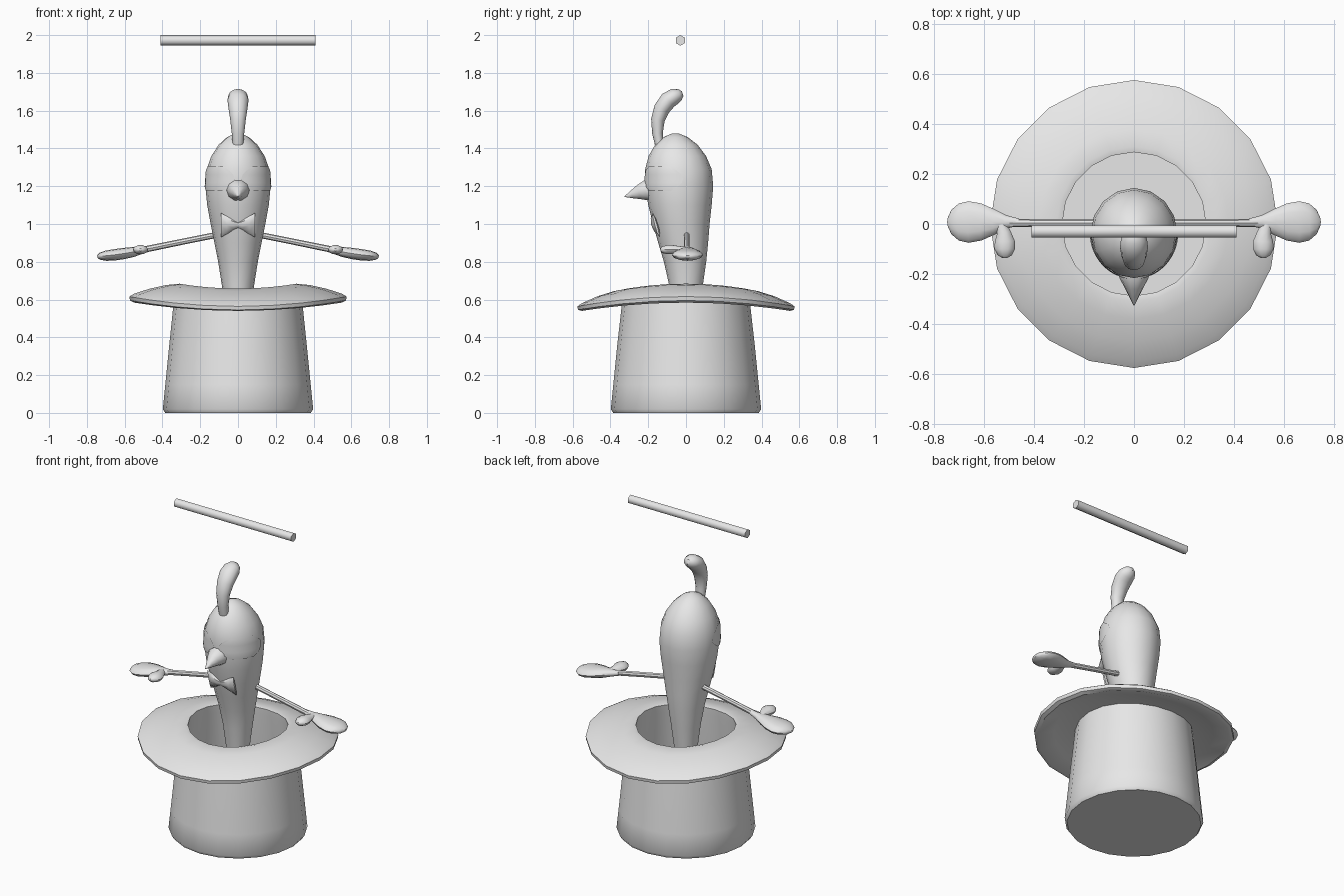
import bpy, bmesh
from math import sin, cos, pi, tau, radians
from mathutils import Vector

if "Cube" in bpy.data.objects:
    bpy.data.objects.remove(bpy.data.objects["Cube"])

grey = bpy.data.materials.new("plain_grey")
grey.use_nodes = True
grey.diffuse_color = (0.8, 0.8, 0.8, 1)
bsdf = next(n for n in grey.node_tree.nodes if n.type == 'BSDF_PRINCIPLED')
bsdf.inputs["Base Color"].default_value = grey.diffuse_color


def finish(name, bm, angle=40):
    bmesh.ops.recalc_face_normals(bm, faces=bm.faces)
    mesh = bpy.data.meshes.new(name)
    bm.to_mesh(mesh)
    bm.free()
    mesh.materials.append(grey)
    ob = bpy.data.objects.new(name, mesh)
    bpy.context.collection.objects.link(ob)
    bpy.ops.object.select_all(action='DESELECT')
    ob.select_set(True)
    bpy.context.view_layer.objects.active = ob
    bpy.ops.object.shade_smooth_by_angle(angle=radians(angle))
    return ob


def loft(name, rings, cap_start=True, cap_end=True, closed=True, angle=40):
    """Skin a list of equal-length point rings."""
    bm = bmesh.new()
    loops = [[bm.verts.new(p) for p in ring] for ring in rings]
    n = len(loops[0])
    for a, b in zip(loops, loops[1:]):
        for i in range(n if closed else n - 1):
            j = (i + 1) % n
            bm.faces.new((a[i], a[j], b[j], b[i]))
    if cap_start:
        bm.faces.new(loops[0])
    if cap_end:
        bm.faces.new(loops[-1])
    return finish(name, bm, angle)


def tube(name, stations, side, sides=10, phase=0.0, angle=40):
    """Stations are (centre, radius along side, radius across); side is a fixed axis."""
    centres = [Vector(s[0]) for s in stations]
    rings = []
    for k, (c, ra, rb) in enumerate(stations):
        tangent = centres[min(k + 1, len(centres) - 1)] - centres[max(k - 1, 0)]
        v = tangent.cross(Vector(side)).normalized()
        u = v.cross(tangent).normalized()
        rings.append([centres[k] + u * ra * cos(phase + tau * i / sides)
                      + v * rb * sin(phase + tau * i / sides) for i in range(sides)])
    return loft(name, rings, angle=angle)


# Hat: crown, saddle-shaped brim and hollow inside as one turned profile.
# Each point is radius, height, amount of saddle bend.
hat_profile = [
    (0.385, 0.0, 0), (0.398, 0.02, 0), (0.385, 0.15, 0), (0.365, 0.35, 0),
    (0.338, 0.60, 0.01), (0.46, 0.59, 0.018), (0.55, 0.562, 0.022),
    (0.572, 0.57, 0.025), (0.575, 0.59, 0.026), (0.55, 0.606, 0.025),
    (0.47, 0.637, 0.02), (0.38, 0.661, 0.016), (0.31, 0.671, 0.013),
    (0.287, 0.665, 0.012), (0.29, 0.62, 0.008), (0.32, 0.35, 0), (0.355, 0.05, 0)]
SIDES = 20
loft("top_hat", [[(r * sin(tau * i / SIDES), r * cos(tau * i / SIDES),
                   z - bend * cos(2 * tau * i / SIDES)) for i in range(SIDES)]
                 for r, z, bend in hat_profile])

# Body: height, half width, half depth, centre depth
body_profile = [
    (0.40, 0.05, 0.055, 0.0), (0.68, 0.086, 0.09, 0.0), (0.80, 0.105, 0.112, -0.005),
    (0.90, 0.125, 0.132, -0.015), (1.00, 0.145, 0.15, -0.025),
    (1.10, 0.163, 0.168, -0.032), (1.20, 0.173, 0.18, -0.036),
    (1.29, 0.166, 0.176, -0.04), (1.36, 0.141, 0.152, -0.046),
    (1.42, 0.102, 0.112, -0.051), (1.46, 0.058, 0.064, -0.055),
    (1.48, 0.015, 0.016, -0.056)]


def body_point(station, turn, lift=0.0):
    z, w, d, y = station
    return (sin(turn) * (w + lift), y - cos(turn) * (d + lift), z)


loft("body", [[body_point(s, tau * i / 16) for i in range(16)] for s in body_profile])

# Eyes: thin shells wrapped on the face
for name, sign in (("left_eye", 1), ("right_eye", -1)):
    rows = []
    for k in range(7):
        t = k / 6
        z = 1.175 + 0.13 * t
        lo, hi = next((a, b) for a, b in zip(body_profile, body_profile[1:])
                      if a[0] <= z <= b[0])
        f = (z - lo[0]) / (hi[0] - lo[0])
        station = [p + (q - p) * f for p, q in zip(lo, hi)]
        span = 0.25 + 0.55 * sin(pi * (0.1 + 0.8 * t))
        rows.append([body_point(station, sign * (0.9 + span * (i / 5 - 1)), 0.004)
                     for i in range(11)])
    loft(name, rows, False, False, closed=False)

# Beak
tube("beak", [((0, -0.17, 1.18), 0.066, 0.062), ((0, -0.215, 1.178), 0.058, 0.055),
              ((0, -0.25, 1.168), 0.04, 0.04), ((0, -0.285, 1.157), 0.022, 0.023),
              ((0, -0.325, 1.145), 0.002, 0.002)], (1, 0, 0), 10)

# Head tuft
tube("head_tuft", [
    ((0, -0.14, 1.41), 0.028, 0.022), ((0, -0.151, 1.48), 0.033, 0.028),
    ((0, -0.149, 1.55), 0.041, 0.036), ((0, -0.128, 1.61), 0.05, 0.043),
    ((0, -0.094, 1.655), 0.056, 0.046), ((0, -0.06, 1.676), 0.052, 0.043),
    ((0, -0.034, 1.685), 0.038, 0.032), ((0, -0.018, 1.69), 0.014, 0.014)], (1, 0, 0), 12)

# Bow tie: two flared wings meeting at a knot, leaning with the chest
lean = Vector((0, -0.27, 1)).normalized()
for name, sign in (("bow_left", 1), ("bow_right", -1)):
    rings = []
    for x, half, thick in ((0, 0.017, 0.012), (0.02, 0.025, 0.018),
                           (0.06, 0.05, 0.022), (0.09, 0.066, 0.006)):
        centre = Vector((sign * x, -0.168 + 0.1 * x, 0.994))
        rings.append([centre + lean * half * cos(tau * i / 8)
                      + Vector((0, thick * sin(tau * i / 8), 0)) for i in range(8)])
    loft(name, rings)

# Arms, hands and thumbs
for label, s in (("left", 1), ("right", -1)):
    tube(label + "_arm", [((s * 0.10, 0.004, 0.945), 0.015, 0.016),
                          ((s * 0.30, 0.004, 0.905), 0.015, 0.016),
                          ((s * 0.52, 0.004, 0.86), 0.016, 0.017)], (0, 1, 0), 8)
    hand = [(0.46, 0.872, 0.014, 0.014), (0.51, 0.861, 0.027, 0.02),
            (0.56, 0.851, 0.052, 0.027), (0.61, 0.843, 0.074, 0.03),
            (0.66, 0.836, 0.083, 0.03), (0.70, 0.832, 0.074, 0.027),
            (0.73, 0.829, 0.048, 0.019), (0.745, 0.827, 0.014, 0.007)]
    tube(label + "_hand", [((s * x, 0.008, z), w, h) for x, z, w, h in hand], (0, 1, 0), 12)
    thumb = [(0.53, 0.0, 0.02, 0.015), (0.52, -0.035, 0.028, 0.02),
             (0.516, -0.07, 0.04, 0.025), (0.516, -0.1, 0.041, 0.025),
             (0.516, -0.125, 0.028, 0.018), (0.516, -0.136, 0.009, 0.006)]
    tube(label + "_thumb", [((s * x, y, 0.864), w, h) for x, y, w, h in thumb], (1, 0, 0), 10)

# Floating wand
tube("wand", [((-0.41, -0.03, 1.972), 0.028, 0.028),
              ((0.41, -0.03, 1.972), 0.028, 0.028)], (0, 0, 1), 6, angle=65)
